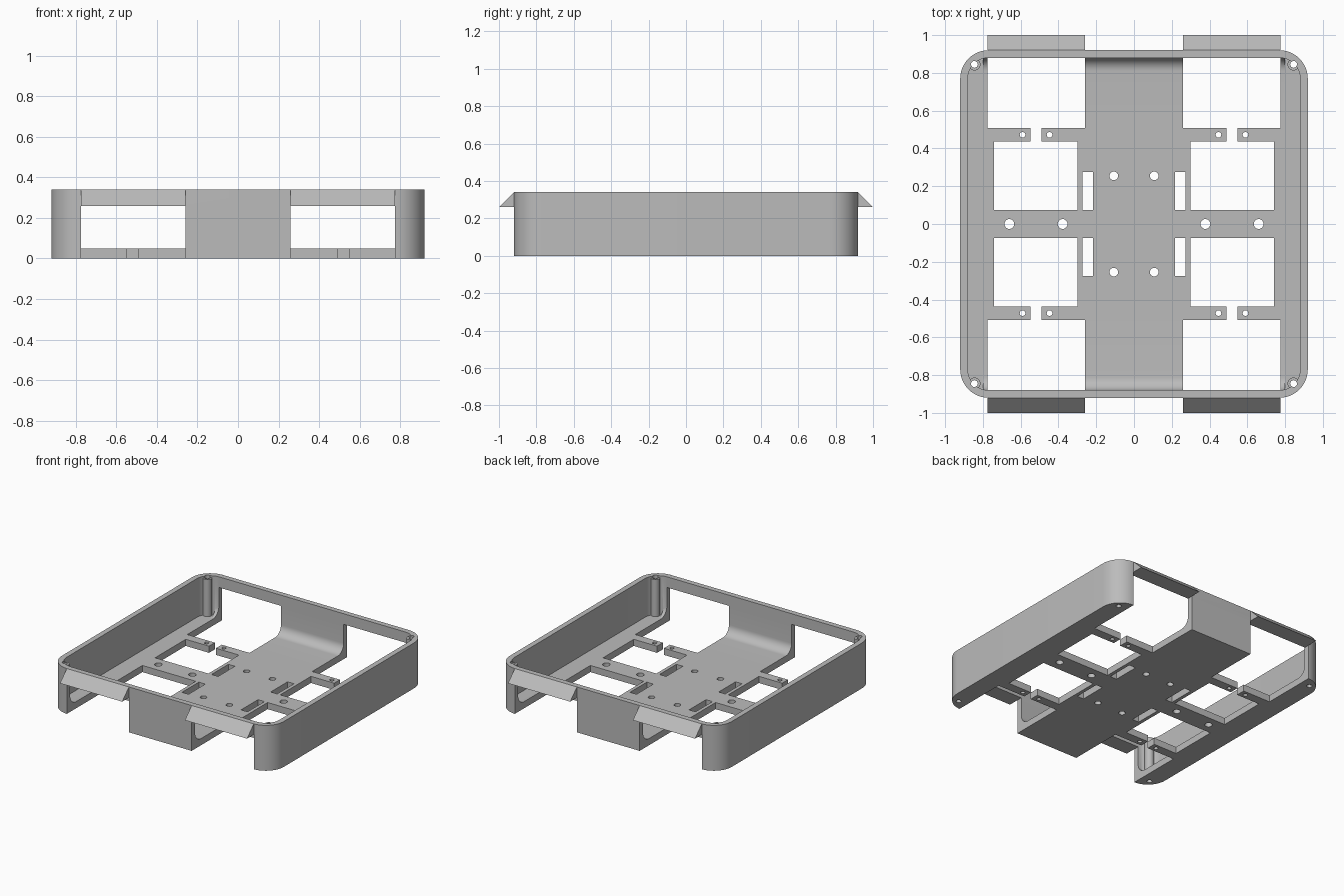
import bpy, bmesh
from math import sin, cos, pi, radians
from mathutils import Vector

cube = bpy.data.objects.get("Cube")
if cube:
    bpy.data.objects.remove(cube, do_unlink=True)

grey = bpy.data.materials.new("light grey")
grey.use_nodes = True
grey.diffuse_color = (0.5, 0.5, 0.5, 1)
grey.node_tree.nodes["Principled BSDF"].inputs["Base Color"].default_value = (0.5, 0.5, 0.5, 1)

H, WALL, FLOOR = 0.34, 0.92, 0.05
INNER = 0.88
SIGNS = (-1, 1)


def add_prism(bm, outline, lo, hi, axis="z"):
    """Extrude an (x, y) outline along z, or a (y, z) outline along x."""
    def place(p, t):
        return Vector((p[0], p[1], t)) if axis == "z" else Vector((t, p[0], p[1]))
    base = bm.faces.new([bm.verts.new(place(p, lo)) for p in outline])
    move = place((0, 0), hi - lo)
    top = bmesh.ops.extrude_face_region(bm, geom=[base], use_keep_orig=True)
    bmesh.ops.translate(bm, vec=move, verts=[v for v in top["geom"] if isinstance(v, bmesh.types.BMVert)])


def rect(x0, x1, y0, y1):
    return [(x0, y0), (x1, y0), (x1, y1), (x0, y1)]


def circle(x, y, r, n=24):
    return [(x + r * cos(2 * pi * i / n), y + r * sin(2 * pi * i / n)) for i in range(n)]


def rounded_square(half, r, n=12):
    c = half - r
    pts = []
    for k, (sx, sy) in enumerate(((1, 1), (-1, 1), (-1, -1), (1, -1))):
        for i in range(n + 1):
            a = pi / 2 * (k + i / n)
            pts.append((sx * c + r * cos(a), sy * c + r * sin(a)))
    return pts


def make(name, prisms):
    bm = bmesh.new()
    for p in prisms:
        add_prism(bm, *p)
    bmesh.ops.recalc_face_normals(bm, faces=bm.faces[:])
    mesh = bpy.data.meshes.new(name)
    bm.to_mesh(mesh)
    bm.free()
    mesh.materials.append(grey)
    obj = bpy.data.objects.new(name, mesh)
    bpy.context.collection.objects.link(obj)
    return obj


def combine(target, other, operation):
    other.hide_render = True
    mod = target.modifiers.new(operation, "BOOLEAN")
    mod.operation, mod.object, mod.solver, mod.use_self = operation, other, "EXACT", True
    bpy.context.view_layer.objects.active = target
    bpy.ops.object.modifier_apply(modifier=mod.name)
    bpy.data.objects.remove(other, do_unlink=True)


# Tray shell with rounded corners
tray = make("tray", [(rounded_square(WALL, 0.15), 0, H)])
combine(tray, make("cavity", [(rounded_square(INNER, 0.11), FLOOR, H + 0.1)]), "DIFFERENCE")

# Screw posts in the corners, curved fillets where floor meets the end walls
posts = [(circle(sx * 0.845, sy * 0.845, 0.032), 0.02, H - 0.012) for sx in SIGNS for sy in SIGNS]
combine(tray, make("posts", posts), "UNION")
R = 0.07
arc = [(INNER - R + R * sin(a), FLOOR + R - R * cos(a)) for a in (i * pi / 20 for i in range(11))]
profile = [(INNER - R, 0.03)] + arc + [(0.9, FLOOR + R), (0.9, 0.03)]
fillets = [([(s * y, z) for y, z in profile], -0.8, 0.8, "x") for s in SIGNS]
combine(tray, make("fillets", fillets), "UNION")

# Openings through the end walls and the floor
openings = []
for sx in SIGNS:
    for sy in SIGNS:
        def box(x0, x1, y0, y1, top):
            openings.append((rect(sx * x0, sx * x1, sy * y0, sy * y1), -0.1, top))
        box(0.26, 0.775, 0.507, 1.1, 0.26)     # wall window
        box(0.298, 0.74, 0.075, 0.438, 0.2)    # floor window
        box(0.49, 0.547, 0.4, 0.55, 0.19)      # gap between tabs
        box(0.218, 0.272, 0.075, 0.275, 0.2)   # strap slot
combine(tray, make("openings", openings), "DIFFERENCE")

# Screw holes
holes = []
for sx in SIGNS:
    for x in (0.378, 0.66):
        holes.append((circle(sx * x, 0, 0.026), -0.1, 0.2))
    for sy in SIGNS:
        for x, y, r, top in ((0.107, 0.255, 0.023, 0.2), (0.447, 0.472, 0.015, 0.2),
                             (0.59, 0.472, 0.015, 0.2), (0.845, 0.845, 0.018, 0.5)):
            holes.append((circle(sx * x, sy * y, r), -0.1, top))
combine(tray, make("holes", holes), "DIFFERENCE")

# Sloped hoods over the wall windows
for sx, side in ((-1, "right"), (1, "left")):
    for sy, end in ((-1, "front"), (1, "back")):
        wedge = [(sy * 0.92, 0.26), (sy * 1.0, 0.26), (sy * 0.92, H)]
        x0, x1 = sorted((sx * 0.26, sx * 0.775))
        make(f"{end}_{side}_hood", [(wedge, x0, x1, "x")])

# Smooth curved walls, crisp edges
bpy.ops.object.select_all(action="DESELECT")
tray.select_set(True)
bpy.context.view_layer.objects.active = tray
bpy.ops.object.shade_smooth_by_angle(angle=radians(30))
